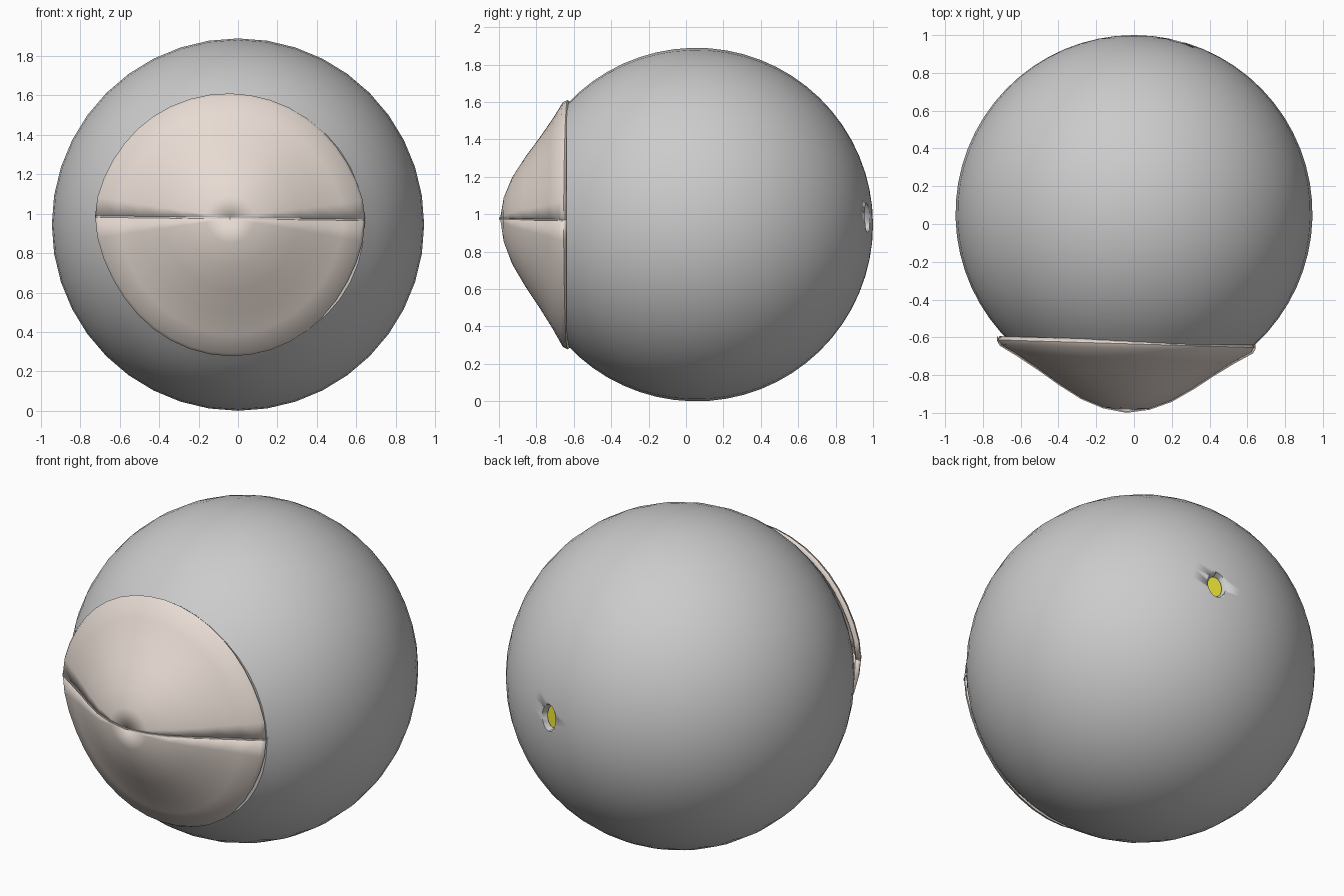
import bpy, bmesh
from math import sin, cos, pi, radians, acos
from mathutils import Vector

if "Cube" in bpy.data.objects:
    bpy.data.objects.remove(bpy.data.objects["Cube"])

R, CY, CZ = 0.945, 0.055, 0.945


def material(name, rgb):
    m = bpy.data.materials.new(name)
    m.diffuse_color = (*rgb, 1)
    m.use_nodes = True
    m.node_tree.nodes["Principled BSDF"].inputs["Base Color"].default_value = m.diffuse_color
    return m


def finish(name, bm, mat=None):
    bmesh.ops.remove_doubles(bm, verts=bm.verts, dist=1e-5)
    bmesh.ops.recalc_face_normals(bm, faces=bm.faces)
    me = bpy.data.meshes.new(name)
    bm.to_mesh(me)
    bm.free()
    ob = bpy.data.objects.new(name, me)
    bpy.context.collection.objects.link(ob)
    if mat:
        me.materials.append(mat)
    for o in bpy.context.selected_objects:
        o.select_set(False)
    ob.select_set(True)
    bpy.context.view_layer.objects.active = ob
    bpy.ops.object.shade_smooth_by_angle(angle=radians(35))
    return ob


def sheet(bm, rows):
    """Skin a grid of points with quads."""
    vs = [[bm.verts.new(p) for p in row] for row in rows]
    for a, b in zip(vs, vs[1:]):
        for i in range(len(a) - 1):
            bm.faces.new((a[i], a[i + 1], b[i + 1], b[i]))


skin = material("lid_beige", (0.80, 0.71, 0.65))
yellow = material("plug_yellow", (0.85, 0.78, 0.04))

# Ball, cut flat at the front where the lids sit
end = acos((-0.64 - CY) / R)
rows = []
for i in range(25):
    t = end * i / 24
    rows.append([(R * sin(t) * cos(2 * pi * j / 40), CY + R * cos(t),
                  CZ + R * sin(t) * sin(2 * pi * j / 40)) for j in range(41)])
rows.append([(0, -0.64, CZ)] * 41)
bm = bmesh.new()
vs = [[bm.verts.new(p) for p in row] for row in rows]
for a, b in zip(vs, vs[1:]):
    for j in range(40):
        bm.faces.new((a[j], a[j + 1], b[j + 1], b[j]))
bmesh.ops.remove_doubles(bm, verts=bm.verts, dist=1e-5)
bmesh.ops.dissolve_degenerate(bm, edges=bm.edges, dist=1e-5)
ball = finish("ball", bm)

# Small oval socket in the back of the ball
az = radians(14)
axis = Vector((sin(az), cos(az), 0.04)).normalized()
spot = Vector((0, CY, CZ)) + axis * R
turn = axis.to_track_quat('Z', 'Y')


def oval(name, depth, offset, rx, rz, flare=1.0, mat=None):
    bm = bmesh.new()
    bmesh.ops.create_cone(bm, cap_ends=True, segments=14, radius1=1,
                          radius2=flare, depth=depth)
    for v in bm.verts:
        v.co = spot + turn @ Vector((v.co.x * rx, v.co.y * rz, v.co.z + offset))
    return finish(name, bm, mat)


cutter = oval("socket_cutter", 0.12, -0.02, 0.045, 0.065, 1.35)
cutter.hide_render = True
cutter.hide_set(True)
cut = ball.modifiers.new("socket", 'BOOLEAN')
cut.object = cutter
cut.solver = 'EXACT'
oval("socket_plug", 0.05, -0.055, 0.043, 0.063, 1.0, yellow)

# Two closed lids meeting along a crease: profile is (radius share, y)
profile = [(0.98, -0.615), (1.0, -0.635), (0.98, -0.66), (0.84, -0.715),
           (0.68, -0.785), (0.52, -0.86), (0.35, -0.93), (0.18, -0.975),
           (0.0, -0.995)]


def lid(name, sign, height):
    rows = []
    for r, y in profile:
        row = []
        for k in range(21):
            a = pi * k / 20
            corner = 1 + 0.035 * abs(cos(a)) ** 14
            x = -0.04 + 0.662 * r * corner * cos(a)
            z = 0.977 - 0.012 * x + sign * height * r * sin(a)
            row.append((x, y - 0.03 * x, z))
        rows.append(row)
    bm = bmesh.new()
    sheet(bm, rows)
    bmesh.ops.remove_doubles(bm, verts=bm.verts, dist=1e-5)
    bmesh.ops.recalc_face_normals(bm, faces=bm.faces)
    if sum(f.normal.y for f in bm.faces) > 0:
        bmesh.ops.reverse_faces(bm, faces=bm.faces)
    me = bpy.data.meshes.new(name)
    bm.to_mesh(me)
    bm.free()
    ob = bpy.data.objects.new(name, me)
    bpy.context.collection.objects.link(ob)
    me.materials.append(skin)
    for p in me.polygons:
        p.use_smooth = True
    s = ob.modifiers.new("thickness", 'SOLIDIFY')
    s.thickness = 0.02
    s.offset = -1
    for o in bpy.context.selected_objects:
        o.select_set(False)
    ob.select_set(True)
    bpy.context.view_layer.objects.active = ob
    bpy.ops.object.shade_smooth_by_angle(angle=radians(35))


lid("upper_lid", 1, 0.633)
lid("lower_lid", -1, 0.70)

# Thin raised edge along the crease
bm = bmesh.new()
path = [(s * r, y) for s, pts in ((1, profile[1:]), (-1, profile[-2:0:-1]))
        for r, y in pts]
rows = []
for t, y in path:
    x = -0.04 + 0.684 * t
    z = 0.977 - 0.012 * x
    y -= 0.03 * x
    rows.append([(x, y + 0.02, z + 0.004), (x, y - 0.006, z + 0.004),
                 (x, y - 0.006, z - 0.004), (x, y + 0.02, z - 0.004)])
sheet(bm, rows)
finish("lid_crease", bm, skin)
